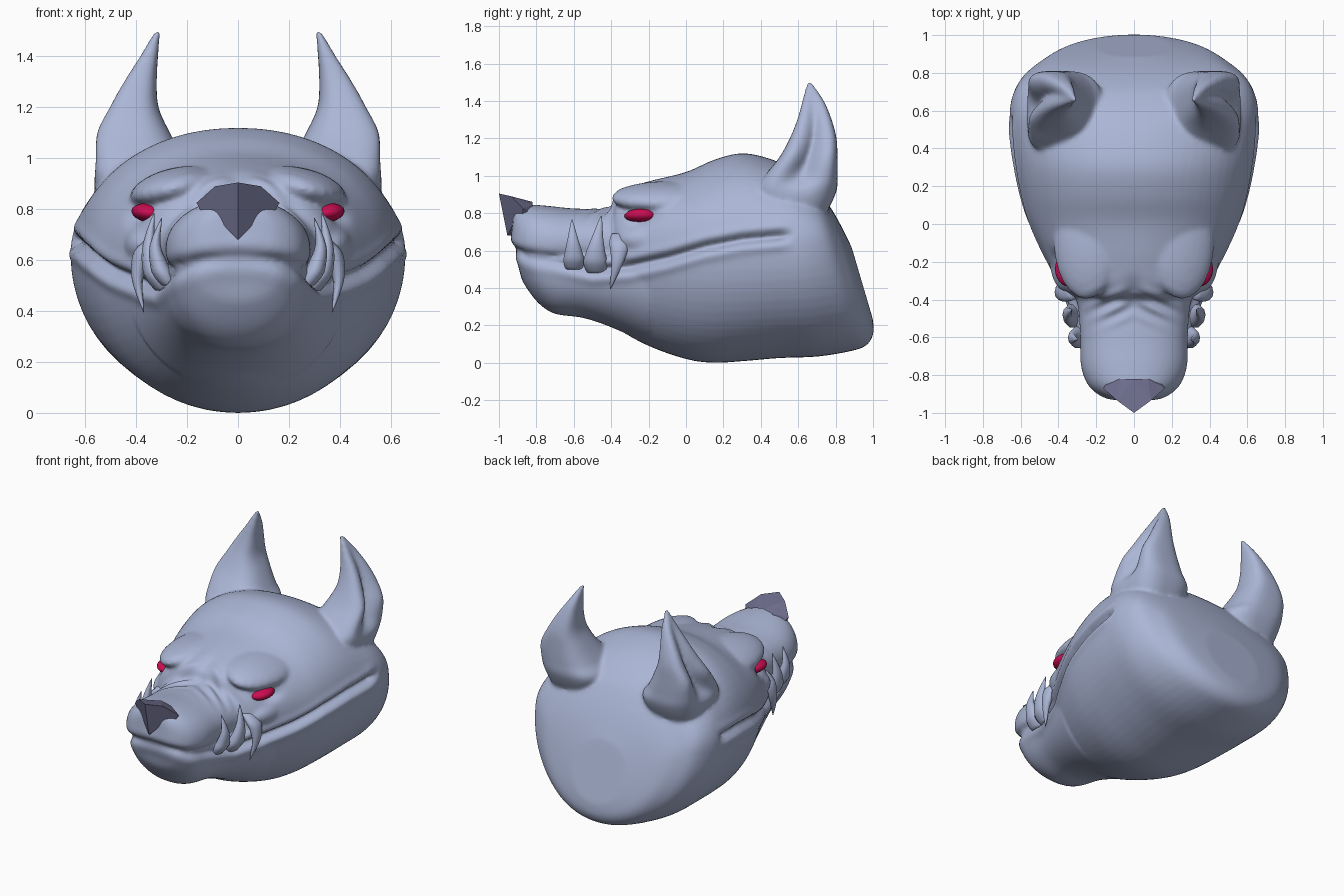
import bpy, bmesh, math
from mathutils import Vector

if "Cube" in bpy.data.objects:
    bpy.data.objects.remove(bpy.data.objects["Cube"])


def material(name, rgb):
    m = bpy.data.materials.new(name)
    m.diffuse_color = (*rgb, 1)
    m.use_nodes = True
    m.node_tree.nodes["Principled BSDF"].inputs["Base Color"].default_value = m.diffuse_color
    return m


FUR = material("blue grey fur", (0.41, 0.47, 0.67))
NOSE = material("dark purple nose", (0.15, 0.15, 0.26))
EYE = material("crimson eye", (0.60, 0.004, 0.085))


def finish(name, bm, mat):
    bmesh.ops.recalc_face_normals(bm, faces=bm.faces)
    me = bpy.data.meshes.new(name)
    bm.to_mesh(me)
    bm.free()
    ob = bpy.data.objects.new(name, me)
    bpy.context.collection.objects.link(ob)
    me.materials.append(mat)
    return ob


def smooth(ob):
    for p in ob.data.polygons:
        p.use_smooth = True


def spline(rows, steps):
    """Catmull-Rom interpolation of rows of numbers."""
    out, n = [], len(rows)
    for i in range(n - 1):
        a, b, c, d = rows[max(i - 1, 0)], rows[i], rows[i + 1], rows[min(i + 2, n - 1)]
        for k in range(steps):
            t = k / steps
            out.append([0.5 * (2 * q + (r - p) * t + (2 * p - 5 * q + 4 * r - s) * t * t
                               + (3 * q - p - 3 * r + s) * t ** 3) for p, q, r, s in zip(a, b, c, d)])
    out.append(list(rows[-1]))
    return out


def skin(bm, rings):
    vs = [[bm.verts.new(p) for p in r] for r in rings]
    n = len(vs[0])
    for a, b in zip(vs, vs[1:]):
        for i in range(n):
            bm.faces.new((a[i], a[(i + 1) % n], b[(i + 1) % n], b[i]))
    bm.faces.new(vs[0])
    bm.faces.new(vs[-1])


def spow(v, e):
    return math.copysign(abs(v) ** e, v)


def loft(bm, rows, upper=2.0, lower=2.0, n=64):
    """Rows: top y, top z, bottom y, bottom z, half width, z of widest point."""
    rings = []
    for yt, zt, yb, zb, w, zm in spline(rows, 6):
        ring = []
        for i in range(n):
            a = 2 * math.pi * i / n
            e = upper if math.sin(a) > 0 else lower
            s = spow(math.sin(a), 2 / e)
            z = zm + s * ((zt - zm) if s > 0 else (zm - zb))
            f = (z - zb) / (zt - zb)
            ring.append((w * spow(math.cos(a), 2 / e), yb + (yt - yb) * f, z))
        rings.append(ring)
    skin(bm, rings)


def ellipsoid(bm, c, r, tilt=0.0, seg=24):
    vs = bmesh.ops.create_uvsphere(bm, u_segments=seg, v_segments=seg // 2, radius=1)["verts"]
    for v in vs:
        x, y, z = v.co.x * r[0], v.co.y * r[1], v.co.z * r[2]
        v.co = (c[0] + x * math.cos(tilt) + z * math.sin(tilt), c[1] + y,
                c[2] - x * math.sin(tilt) + z * math.cos(tilt))


# ---- head: skull, jaw, muzzle, brows and ears fused together ----
bm = bmesh.new()
loft(bm, [(-.40, .85, -.40, .24, .25, .6), (-.36, .92, -.36, .18, .36, .62), (-.2, .97, -.2, .09, .455, .62),
          (0, 1.02, 0, .02, .548, .62), (.15, 1.085, .15, 0, .595, .62), (.3, 1.12, .32, .01, .628, .62),
          (.45, 1.09, .5, .025, .65, .62), (.58, 1.03, .7, .033, .655, .63), (.69, .94, .87, .06, .605, .65),
          (.76, .85, .96, .09, .51, .61), (.82, .75, 1.0, .15, .40, .54), (.885, .62, 1.0, .23, .2, .43)], 2.1, 2.05)
loft(bm, [(-.915, .6, -.885, .47, .09, .56), (-.895, .62, -.865, .42, .17, .56), (-.82, .62, -.79, .32, .24, .55),
          (-.7, .62, -.7, .262, .272, .53), (-.55, .62, -.55, .24, .31, .52), (-.4, .62, -.4, .19, .36, .52),
          (-.2, .62, -.2, .10, .43, .52)], 2.2, 2.2)
loft(bm, [(-.925, .78, -.935, .66, .08, .7), (-.91, .825, -.92, .605, .16, .67), (-.85, .845, -.86, .57, .24, .65),
          (-.75, .84, -.75, .535, .281, .64), (-.6, .825, -.6, .525, .285, .64), (-.45, .825, -.45, .5, .295, .64),
          (-.35, .85, -.35, .5, .32, .65), (-.2, .86, -.2, .5, .34, .65)], 2.15, 2.4)
for s in (1, -1):
    ellipsoid(bm, (s * .25, -.10, .882), (.18, .30, .08), s * .24)       # brow
    ellipsoid(bm, (s * .36, -.17, .66), (.09, .19, .085), s * .1)        # cheekbone
    rings = []                                                            # ear, hollow facing out
    for z, cx, cy, rx, ry, hollow in spline([
            (.65, .35, .53, .10, .12, 0), (.8, .37, .57, .17, .18, 0), (.92, .37, .585, .215, .22, .1),
            (1.0, .405, .615, .195, .195, .45), (1.1, .43, .655, .163, .155, .7), (1.2, .422, .68, .110, .125, .75),
            (1.3, .393, .687, .074, .092, .65), (1.4, .354, .68, .040, .058, .4), (1.5, .315, .66, .01, .014, 0)], 6):
        ring = []
        for i in range(48):
            a = 2 * math.pi * i / 48 - math.pi
            k = 1 - hollow * math.exp(-(a / .48) ** 2)
            ring.append((s * (cx + rx * k * spow(math.cos(a), .66)), cy + ry * k * spow(math.sin(a), .8), z))
        rings.append(ring)
    skin(bm, rings)
head = finish("head", bm, FUR)
mod = head.modifiers.new("fuse", 'REMESH')
mod.mode = 'VOXEL'
mod.voxel_size = 0.011
mod = head.modifiers.new("soften", 'SMOOTH')
mod.factor = 0.5
mod.iterations = 12
dg = bpy.context.evaluated_depsgraph_get()
fused = bpy.data.meshes.new_from_object(head.evaluated_get(dg))
head.modifiers.clear()
head.data = fused

# ---- carve mouth line, eye sockets and snout wrinkles ----
MOUTH = [(-1, .60), (-.85, .555), (-.7, .54), (-.5, .50), (-.3, .515), (-.1, .56), (.1, .62), (.3, .66), (.6, .69)]


def mouth_z(x, y):
    for (y0, z0), (y1, z1) in zip(MOUTH, MOUTH[1:]):
        if y <= y1:
            z = z0 + (z1 - z0) * (y - y0) / (y1 - y0)
            break
    arch = max(0, 1 - (x / .27) ** 2) * (.035 if y < -.7 else 0)
    return z + arch * max(0, min(1, (-.7 - y) / .2))


def bump(d, w):
    return math.exp(-(d / w) ** 2)


moves = []
for v in fused.vertices:
    x, y, z = abs(v.co.x), v.co.y, v.co.z
    d = 0
    if y < .6:
        h = z - mouth_z(x, y)
        fade = min(1, max(0, (.58 - y) / .08))
        deep = .012 if y < -.75 else .012 + .026 * min(1, (y + .75) / .3)
        d += fade * (-deep * bump(h, .025) + .3 * deep * bump(h + .055, .03) + .2 * deep * bump(h - .05, .03))
    d -= .03 * bump(Vector((x - .41, (y + .24) * .55, (z - .78) * 1.2)).length, .045)
    if z > .72:
        d += .010 * math.sin((y + .5 * x) * 75) * bump(y + .44, .08) * bump(x - .12, .1)
        d -= .02 * bump(x, .05) * bump(y + .36, .07)
    moves.append(v.normal * d)
for v, m in zip(fused.vertices, moves):
    v.co += m
smooth(head)
if not fused.materials:
    fused.materials.append(FUR)

# ---- nose: faceted wedge with nostril notches ----
half = [(0, .905), (.09, .89), (.163, .825), (.13, .765), (.095, .725), (.085, .775), (.055, .785),
        (.045, .725), (0, .68)]
bm = bmesh.new()
front = [bm.verts.new((x, -1 + .70 * x + .20 * (.905 - z), z)) for x, z in half]
back = [bm.verts.new((x * .8, -.82, z - .045 if z > .8 else z)) for x, z in half]
bm.faces.new(front)
for i in range(len(half) - 1):
    bm.faces.new((front[i], back[i], back[i + 1], front[i + 1]))
bmesh.ops.triangulate(bm, faces=bm.faces)
nose = finish("nose", bm, NOSE)
nose.modifiers.new("mirror", 'MIRROR')


# ---- tusks: curved tapering spikes ----
def tusk(name, path, r, side):
    bm = bmesh.new()
    pts = spline(path, 5)
    rings = []
    for i, (x, y, z) in enumerate(pts):
        t = i / (len(pts) - 1)
        k = r * max(.03, (1 - t ** 1.4)) * (.6 + .4 * min(1, t * 4))
        rings.append([(side * (x + .7 * k * math.cos(a)), y + k * math.sin(a), z)
                      for a in [j * math.pi / 5 for j in range(10)]])
    skin(bm, rings)
    smooth(finish(name, bm, FUR))


for s, label in ((1, "right"), (-1, "left")):
    tusk("front_tusk_" + label, [(.27, -.60, .50), (.305, -.60, .57), (.325, -.605, .66), (.30, -.61, .765)], .07, s)
    tusk("middle_tusk_" + label, [(.29, -.48, .48), (.33, -.485, .56), (.35, -.475, .66), (.33, -.453, .785)], .08, s)
    tusk("upper_fang_" + label, [(.32, -.355, .69), (.375, -.355, .62), (.395, -.37, .52), (.37, -.405, .395)], .07, s)
    # eye
    bm = bmesh.new()
    ellipsoid(bm, (s * .347, -.238, .785), (.072, .092, .038), s * -.15)
    smooth(finish("eye_" + label, bm, EYE))
